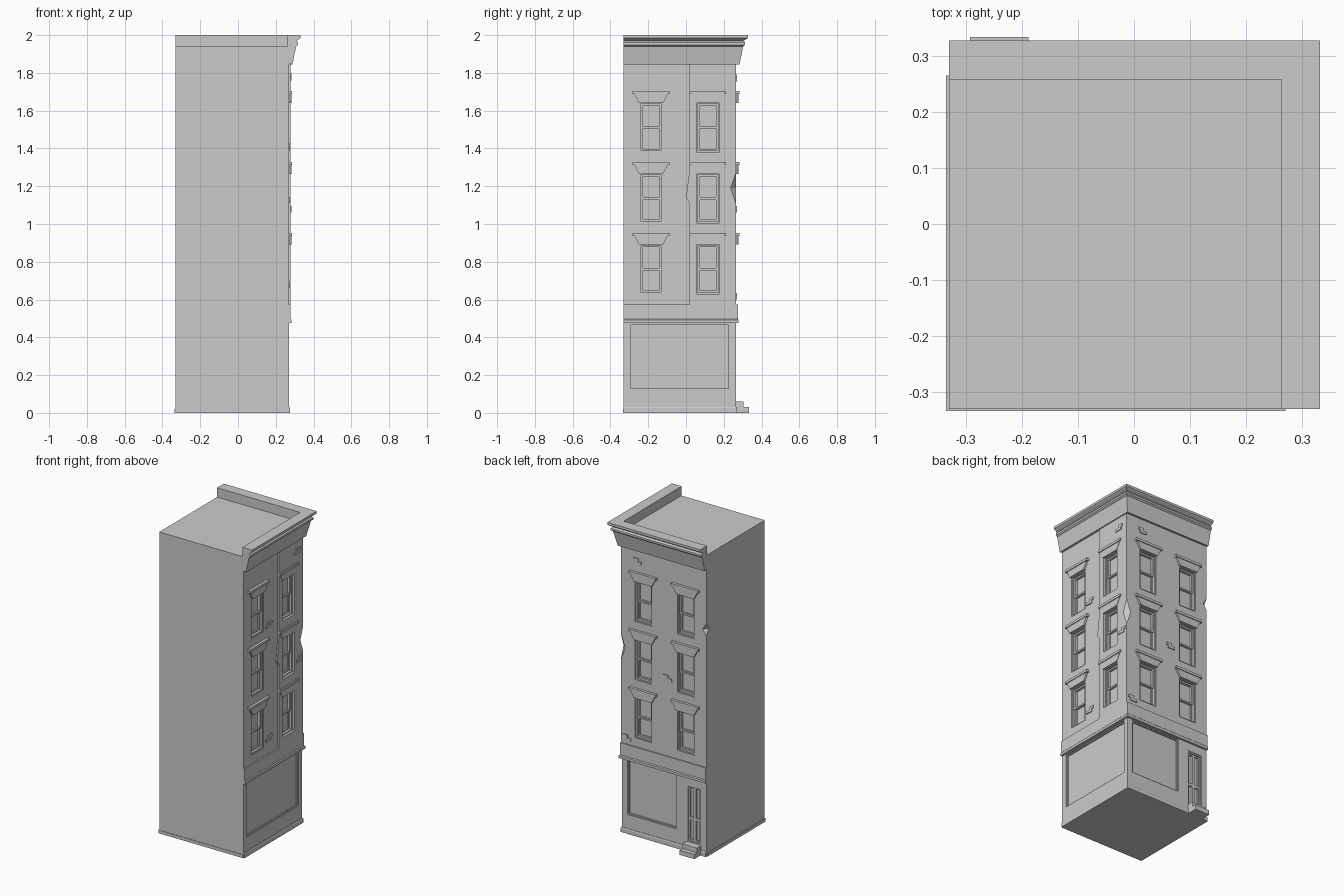
import bpy, bmesh
from mathutils import Vector

if "Cube" in bpy.data.objects:
    bpy.data.objects.remove(bpy.data.objects["Cube"])

WX, WY = 0.27, 0.265          # street-side wall planes (+x and +y)
LOW = -0.33                   # blank party-wall planes
COLS = (-0.185, 0.116)        # window column centres on both facades
ROWS = (0.63, 1.005, 1.38)    # window bottoms


def finish(bm, name):
    bmesh.ops.recalc_face_normals(bm, faces=bm.faces)
    me = bpy.data.meshes.new(name)
    bm.to_mesh(me)
    bm.free()
    ob = bpy.data.objects.new(name, me)
    bpy.context.collection.objects.link(ob)
    return ob


def place(side, u, d, z):
    """Facade coordinates (along, outward, up) to world."""
    return Vector((WX + d, u, z)) if side == 'x' else Vector((u, WY + d, z))


def prism(bm, side, outline, d0, d1):
    """Extrude a facade outline of (u, z) points from depth d0 to d1."""
    a = [bm.verts.new(place(side, u, d0, z)) for u, z in outline]
    b = [bm.verts.new(place(side, u, d1, z)) for u, z in outline]
    n = len(a)
    fs = [bm.faces.new(a), bm.faces.new(b)]
    for i in range(n):
        fs.append(bm.faces.new((a[i], a[(i + 1) % n], b[(i + 1) % n], b[i])))
    bmesh.ops.recalc_face_normals(bm, faces=fs)


def slab(bm, side, u0, u1, z0, z1, d0, d1):
    prism(bm, side, [(u0, z0), (u1, z0), (u1, z1), (u0, z1)], d0, d1)


def frame(bm, side, u0, u1, z0, z1, w, d0, d1):
    slab(bm, side, u0, u0 + w, z0, z1, d0, d1)
    slab(bm, side, u1 - w, u1, z0, z1, d0, d1)
    slab(bm, side, u0 + w, u1 - w, z0, z0 + w, d0, d1)
    slab(bm, side, u0 + w, u1 - w, z1 - w, z1, d0, d1)


def corner_sweep(name, prof):
    """Mitred moulding along both street facades; prof is (outward, z)."""
    bm = bmesh.new()
    rings = [[bm.verts.new(p) for p in ring] for ring in (
        [(LOW, WY + o, z) for o, z in prof],
        [(WX + o, WY + o, z) for o, z in prof],
        [(WX + o, LOW, z) for o, z in prof])]
    n = len(prof)
    for r, s in zip(rings, rings[1:]):
        for i in range(n):
            j = (i + 1) % n
            bm.faces.new((r[i], r[j], s[j], s[i]))
    bm.faces.new(rings[0])
    bm.faces.new(rings[2])
    return finish(bm, name)


def chip(bm, x, y, z, r, h):
    """Diamond-shaped bite out of a wall corner."""
    vs = [bm.verts.new((x + a * r, y + b * r, z + c * h)) for a, b, c in
          ((1, 0, 0), (-1, 0, 0), (0, 1, 0), (0, -1, 0), (0, 0, 1), (0, 0, -1))]
    fs = []
    for i in (0, 1):
        for j in (2, 3):
            for k in (4, 5):
                fs.append(bm.faces.new((vs[i], vs[j], vs[k])))
    bmesh.ops.recalc_face_normals(bm, faces=fs)


def cut(ob, cutter):
    m = ob.modifiers.new("openings", 'BOOLEAN')
    m.operation, m.solver, m.object = 'DIFFERENCE', 'EXACT', cutter
    bpy.context.view_layer.objects.active = ob
    bpy.ops.object.modifier_apply(modifier=m.name)


# Cutter for windows, shopfronts, doorway and damaged corners
bm = bmesh.new()
for side in 'xy':
    for c in COLS:
        for z in ROWS:
            slab(bm, side, c - 0.061, c + 0.061, z, z + 0.265, -0.03, 0.05)
slab(bm, 'x', -0.297, 0.232, 0.122, 0.472, -0.015, 0.05)
slab(bm, 'y', -0.115, 0.232, 0.122, 0.472, -0.015, 0.05)
slab(bm, 'y', -0.292, -0.188, 0.06, 0.425, -0.022, 0.05)
chip(bm, WX + 0.008, WY, 1.19, 0.03, 0.085)
chip(bm, LOW, WY, 1.46, 0.025, 0.04)
cutter = finish(bm, "opening_cutter")
cutter.hide_render = True

# Main block up to the roof deck
bm = bmesh.new()
slab(bm, 'x', LOW, WY, 0, 1.94, LOW - WX, 0)
cut(finish(bm, "main_walls"), cutter)

# Raised facing on the corner half, with a bulging torn edge
bm = bmesh.new()
prism(bm, 'x', [(0.018, 0.56), (WY, 0.56), (WY, 1.86), (0.018, 1.86),
                (0.018, 1.285), (0.0, 1.14), (0.018, 1.115)], -0.004, 0.009)
cut(finish(bm, "raised_wall_facing"), cutter)
bpy.data.objects.remove(cutter)

# Cornice with parapet, belt course over the shops and plinth
corner_sweep("cornice_parapet", [
    (-0.007, 1.85), (0.018, 1.845), (0.038, 1.94), (0.048, 1.948), (0.048, 1.96),
    (0.040, 1.97), (0.056, 1.98), (0.062, 1.985), (0.062, 2.0), (-0.007, 2.0)])
corner_sweep("shop_belt_course", [
    (-0.005, 0.477), (0.014, 0.477), (0.014, 0.493), (0.009, 0.498),
    (0.009, 0.575), (-0.005, 0.575)])
corner_sweep("street_plinth", [
    (-0.005, 0), (0.006, 0), (0.006, 0.025), (0.003, 0.032), (-0.005, 0.032)])
bm = bmesh.new()
slab(bm, 'x', LOW - 0.003, WY, 0, 0.02, LOW - 0.005 - WX, 0)
finish(bm, "rear_plinth")

# Sash windows: outer frame, sill, meeting rail, lower sash set further in
sash, hood = bmesh.new(), bmesh.new()
for side in 'xy':
    for c in COLS:
        for z in ROWS:
            a, b = c - 0.061, c + 0.061
            frame(sash, side, a, b, z, z + 0.265, 0.008, -0.03, -0.006)
            frame(sash, side, a + 0.008, b - 0.008, z + 0.008, z + 0.137, 0.01, -0.03, -0.021)
            frame(sash, side, a + 0.008, b - 0.008, z + 0.125, z + 0.257, 0.01, -0.03, -0.015)
            # Flared window hood with a top lip
            t = z + 0.265
            prism(hood, side, [(c - 0.064, t - 0.004), (c + 0.064, t - 0.004),
                               (c + 0.088, t + 0.042), (c - 0.088, t + 0.042)], -0.005, 0.012)
            slab(hood, side, c - 0.097, c + 0.097, t + 0.042, t + 0.058, -0.005, 0.017)
finish(sash, "window_sashes")
finish(hood, "window_hoods")

# Shopfront surrounds
bm = bmesh.new()
for side, u0 in (('x', -0.297), ('y', -0.115)):
    frame(bm, side, u0, 0.232, 0.122, 0.472, 0.007, -0.015, -0.007)
finish(bm, "shop_window_frames")

# Door: frame, transom and two leaves with panels
bm = bmesh.new()
frame(bm, 'y', -0.292, -0.188, 0.06, 0.425, 0.008, -0.022, -0.004)
for u in (-0.284, -0.240):
    frame(bm, 'y', u, u + 0.044, 0.068, 0.21, 0.009, -0.022, -0.012)
    frame(bm, 'y', u, u + 0.044, 0.21, 0.417, 0.009, -0.022, -0.012)
finish(bm, "double_door")

# Entrance steps
bm = bmesh.new()
slab(bm, 'y', -0.292, -0.188, 0.0, 0.03, -0.01, 0.068)
slab(bm, 'y', -0.292, -0.188, 0.03, 0.06, -0.02, 0.04)
finish(bm, "entrance_steps")

# Scattered proud bricks, each a staggered pair
bm = bmesh.new()
for side, u, z, d in (('x', -0.075, 1.39, 0.006), ('x', 0.225, 1.06, 0.014),
                      ('x', -0.075, 0.66, 0.006), ('x', 0.2, 1.76, 0.014),
                      ('y', 0.16, 1.755, 0.006), ('y', -0.055, 1.06, 0.006),
                      ('y', 0.235, 0.6, 0.006)):
    slab(bm, side, u - 0.03, u + 0.018, z, z + 0.018, -0.003, d)
    slab(bm, side, u - 0.006, u + 0.03, z + 0.018, z + 0.036, -0.003, d)
finish(bm, "loose_bricks")
